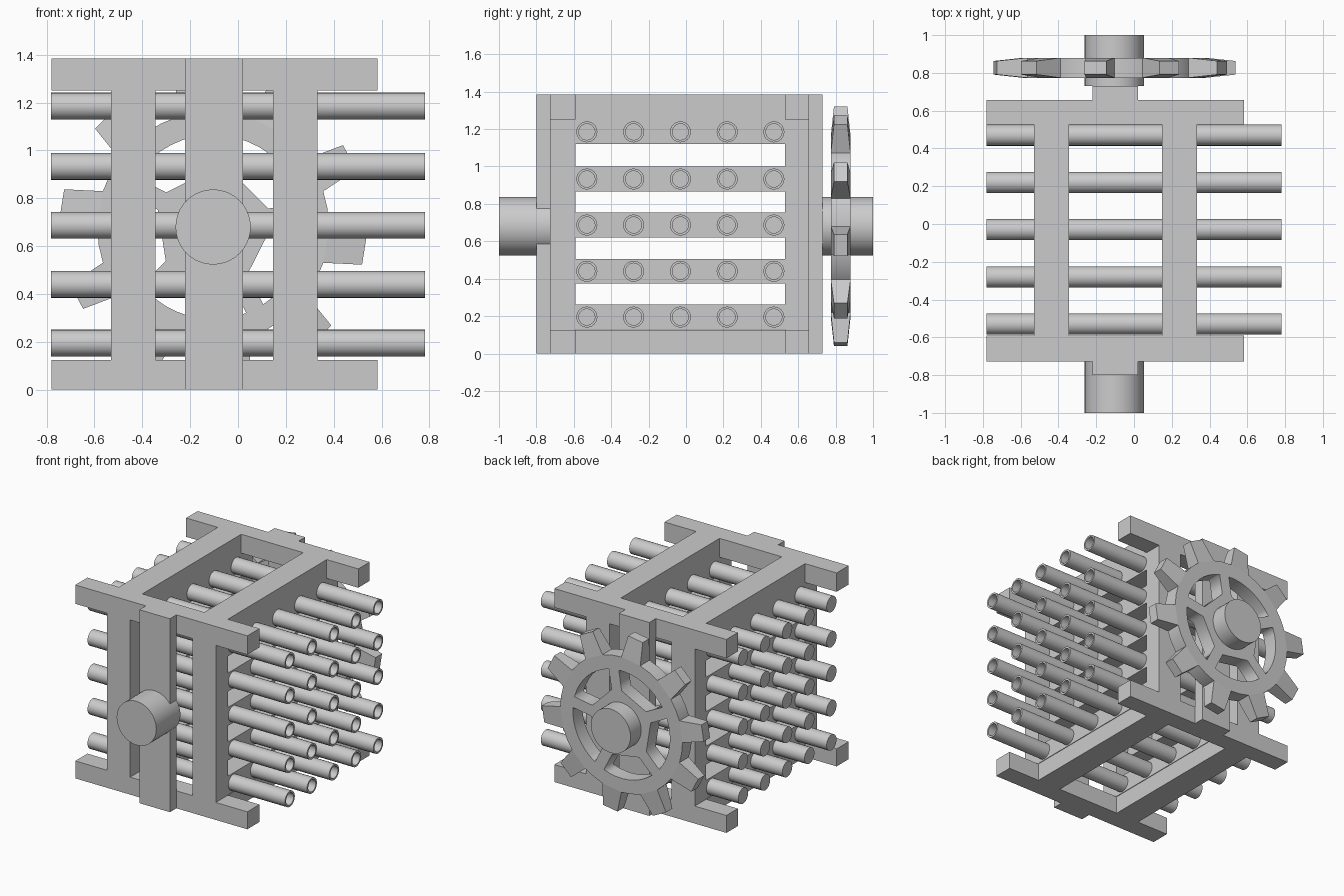
import bpy, bmesh
from math import radians, cos, sin, pi, sqrt, asin

if "Cube" in bpy.data.objects:
    bpy.data.objects.remove(bpy.data.objects["Cube"])

HEIGHT = 1.385
POSTS = ((-0.53, -0.345), (0.147, 0.333))      # x spans of the two post pairs
ENDS = (("front", -0.727, -0.59), ("back", 0.528, 0.657))
ROD_Z = (0.195, 0.44, 0.687, 0.933, 1.185)
ROD_Y = (-0.53, -0.28, -0.03, 0.22, 0.47)
HUB_X, HUB_Z = -0.104, 0.68
GEAR_Y, GEAR_T = 0.827, 0.053                  # gear mid plane, half thickness


def finish(name, bm, smooth=False):
    bmesh.ops.recalc_face_normals(bm, faces=bm.faces)
    mesh = bpy.data.meshes.new(name)
    bm.to_mesh(mesh)
    bm.free()
    ob = bpy.data.objects.new(name, mesh)
    bpy.context.collection.objects.link(ob)
    if smooth:
        bpy.ops.object.select_all(action='DESELECT')
        bpy.context.view_layer.objects.active = ob
        ob.select_set(True)
        bpy.ops.object.shade_smooth_by_angle(angle=radians(35))
    return ob


def box(name, x, y, z):
    bm = bmesh.new()
    bmesh.ops.create_cube(bm, size=1)
    for v in bm.verts:
        for i, (lo, hi) in enumerate((x, y, z)):
            v.co[i] = lo if v.co[i] < 0 else hi
    return finish(name, bm)


def lathe_x(name, profile, sides):
    """Rings of (x, radius) joined along the x axis, both ends capped."""
    bm = bmesh.new()
    rings = [[bm.verts.new((x, r * cos(2 * pi * i / sides), r * sin(2 * pi * i / sides)))
              for i in range(sides)] for x, r in profile]
    for a, b in zip(rings, rings[1:]):
        for i in range(sides):
            j = (i + 1) % sides
            bm.faces.new((a[i], a[j], b[j], b[i]))
    bm.faces.new(rings[0])
    bm.faces.new(rings[-1])
    return finish(name, bm, True)


def polar(r, deg):
    return r * cos(radians(deg)), r * sin(radians(deg))


# End frames: rails, posts and the centre post that carries the axle
for end, y0, y1 in ENDS:
    for level, z in (("bottom", (0, 0.125)), ("top", (1.25, HEIGHT))):
        box(f"{end}_{level}_rail", (-0.78, 0.583), (y0, y1), z)
    for side, x in zip(("left", "right"), POSTS):
        box(f"{end}_{side}_post", x, (y0, y1), (0.125, 1.25))
    y = (-0.8, y0) if end == "front" else (y1, 0.73)
    box(f"{end}_centre_post", (-0.221, 0.021), y, (0, HEIGHT))

# Beams joining the end frames, and the slats that hold the rods
y_span = (ENDS[0][2], ENDS[1][1])
for side, x in zip(("left", "right"), POSTS):
    box(f"bottom_{side}_beam", x, y_span, (0, 0.125))
    box(f"top_{side}_beam", x, y_span, (1.25, HEIGHT))
    for k, z in enumerate(ROD_Z):
        box(f"{side}_slat_{k + 1}", x, y_span, (z - 0.066, z + 0.066))

# Rods, hollow at the +x end
rod = lathe_x("rod", ((-0.782, 0.056), (0.782, 0.056), (0.782, 0.043), (0.45, 0.043)), 24)
for k, (y, z) in enumerate((y, z) for y in ROD_Y for z in ROD_Z):
    ob = rod if k == 0 else rod.copy()
    if k:
        bpy.context.collection.objects.link(ob)
    ob.location = (0, y, z)

# Axle stubs
for name, y0, y1 in (("front_axle", -1, -0.727), ("back_axle", 0.73, 1)):
    ob = lathe_x(name, ((y0, 0.157), (y1, 0.157)), 40)
    ob.rotation_euler.z = pi / 2
    ob.location = (HUB_X, 0, HUB_Z)

# Gear wheel: outline with five window holes, extruded
R_RIM, R_TIP, R_IN, R_HUB, SPOKE = 0.484, 0.642, 0.385, 0.243, 0.04
TOOTH0, SPOKE0 = 171, 9
loops = [[polar(R_RIM, TOOTH0 + 36 * k + a) for k in range(10) for a in (-9, 9, 18)]]
for k in range(5):
    lo, hi = SPOKE0 + 72 * k, SPOKE0 + 72 * (k + 1)
    a_in = asin(SPOKE / R_HUB) * 180 / pi
    a_out = asin(SPOKE / R_IN) * 180 / pi
    arc = [lo + a_out + (hi - lo - 2 * a_out) * i / 8 for i in range(9)]
    loops.append([polar(R_HUB, hi - a_in), polar(R_HUB, lo + a_in)]
                 + [polar(R_IN, a) for a in arc])
curve = bpy.data.curves.new("gear_wheel", 'CURVE')
curve.dimensions = '2D'
curve.fill_mode = 'BOTH'
curve.extrude = GEAR_T
for pts in loops:
    s = curve.splines.new('POLY')
    s.points.add(len(pts) - 1)
    for p, (x, y) in zip(s.points, pts):
        p.co = (x, y, 0, 1)
    s.use_cyclic_u = True
gear = bpy.data.objects.new("gear_wheel", curve)
bpy.context.collection.objects.link(gear)
gear.rotation_euler.x = pi / 2
gear.location = (HUB_X, GEAR_Y, HUB_Z)
bpy.ops.object.select_all(action='DESELECT')
bpy.context.view_layer.objects.active = gear
gear.select_set(True)
bpy.ops.object.convert(target='MESH')

# Gear teeth, tapering towards the tip in width and thickness
bm = bmesh.new()
for k in range(10):
    mid = TOOTH0 + 36 * k
    ends = []
    for r, half, t in ((R_RIM, 9, GEAR_T), (R_TIP, 5.2, 0.036)):
        ends.append([bm.verts.new((*polar(r, mid + s * half), u * t))
                     for s, u in ((-1, -1), (1, -1), (1, 1), (-1, 1))])
    a, b = ends
    bm.faces.new(b)
    for i in range(4):
        j = (i + 1) % 4
        bm.faces.new((a[i], a[j], b[j], b[i]))
    bm.faces.new(a[::-1])
teeth = finish("gear_teeth", bm)
teeth.rotation_euler.x = pi / 2
teeth.location = (HUB_X, GEAR_Y, HUB_Z)
